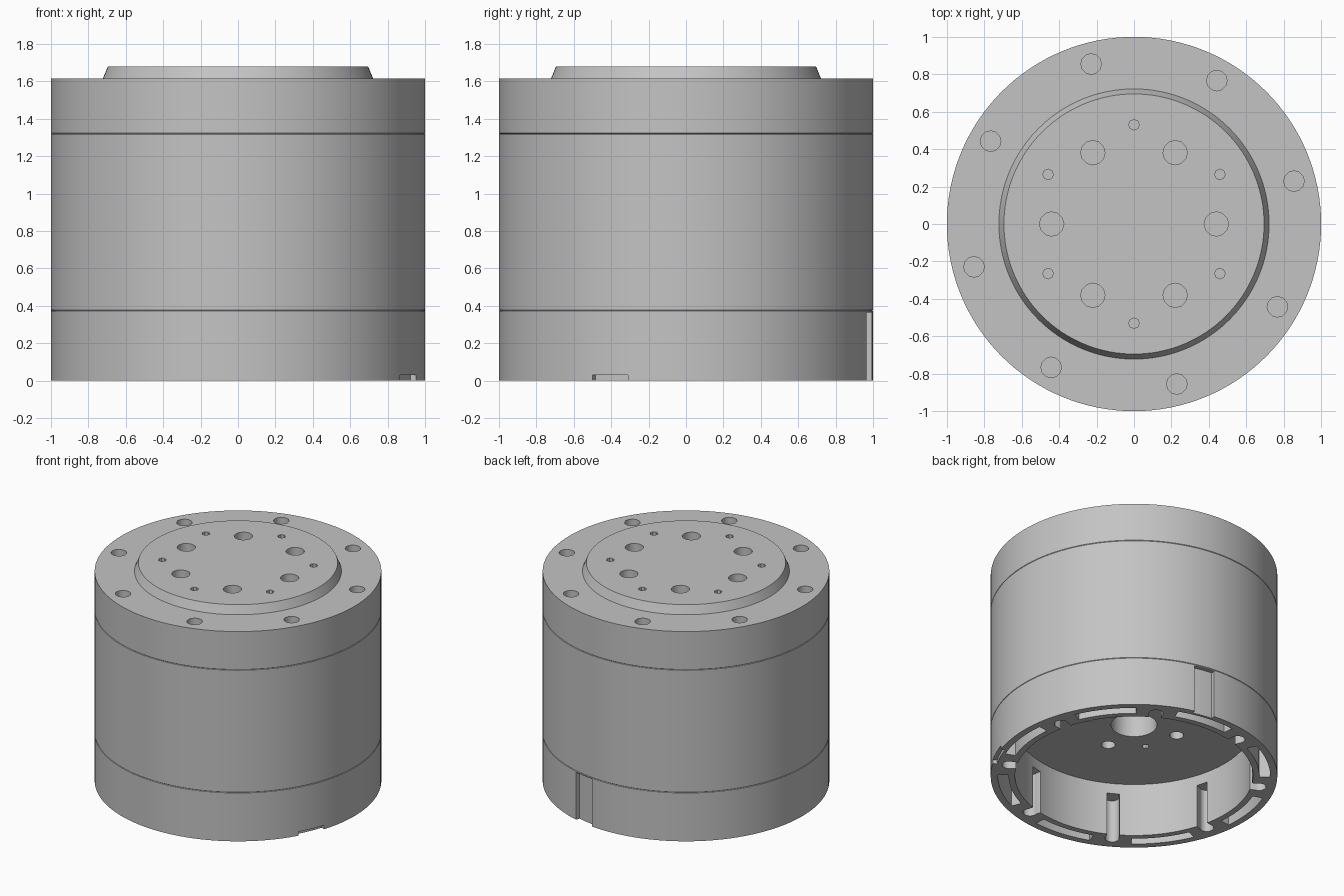
import bpy, bmesh, math
from mathutils import Matrix, Vector

old = bpy.data.objects.get("Cube")
if old:
    bpy.data.objects.remove(old, do_unlink=True)

GREY = (0.55, 0.55, 0.55, 1)
metal = bpy.data.materials.new("plain grey metal")
metal.use_nodes = True
metal.diffuse_color = GREY
for node in metal.node_tree.nodes:
    if node.type == "BSDF_PRINCIPLED":
        node.inputs["Base Color"].default_value = GREY


def to_object(name, bm):
    bmesh.ops.recalc_face_normals(bm, faces=bm.faces)
    mesh = bpy.data.meshes.new(name)
    bm.to_mesh(mesh)
    bm.free()
    mesh.materials.append(metal)
    obj = bpy.data.objects.new(name, mesh)
    bpy.context.collection.objects.link(obj)
    return obj


def lathe(name, profile, steps=128):
    """Spin an (r, z) profile around the upright axis."""
    bm = bmesh.new()
    verts = [bm.verts.new((r, 0, z)) for r, z in profile]
    edges = [bm.edges.new(p) for p in zip(verts, verts[1:])]
    bmesh.ops.spin(bm, geom=verts + edges, axis=(0, 0, 1), cent=(0, 0, 0),
                   angle=math.tau, steps=steps)
    bmesh.ops.remove_doubles(bm, verts=bm.verts, dist=0.0001)
    return to_object(name, bm)


def polar(angle, r, z):
    a = math.radians(angle)
    return Vector((r * math.cos(a), r * math.sin(a), z))


def add_peg(bm, angle, r, radius, z0, z1, sides=12):
    bmesh.ops.create_cone(bm, cap_ends=True, segments=sides, radius1=radius,
                          radius2=radius, depth=z1 - z0,
                          matrix=Matrix.Translation(polar(angle, r, (z0 + z1) / 2)))


def add_arc(bm, a0, a1, r0, r1, z0, z1, steps=10):
    """Solid curved block between two angles, radii and heights."""
    rows = []
    for i in range(steps + 1):
        a = a0 + (a1 - a0) * i / steps
        rows.append([bm.verts.new(polar(a, r, z))
                     for r, z in ((r0, z0), (r1, z0), (r1, z1), (r0, z1))])
    for p, q in zip(rows, rows[1:]):
        for k in range(4):
            n = (k + 1) % 4
            bm.faces.new((p[k], p[n], q[n], q[k]))
    bm.faces.new(rows[0])
    bm.faces.new(rows[-1])


def cut(obj, bm):
    cutter = to_object("cutter", bm)
    cutter.hide_render = True
    mod = obj.modifiers.new("cut", "BOOLEAN")
    mod.operation = "DIFFERENCE"
    mod.solver = "EXACT"
    mod.use_self = True
    mod.object = cutter
    bpy.context.view_layer.objects.active = obj
    bpy.ops.object.modifier_apply(modifier=mod.name)
    bpy.data.objects.remove(cutter, do_unlink=True)


SCREWS = [15 + 45 * i for i in range(8)]
SEAM_LOW, SEAM_HIGH, DECK, TOP = 0.375, 1.32, 1.615, 1.68
G = 0.003  # seam groove size


def seam(z):
    return [(1, z - G), (1 - G, z), (1, z + G)]


# Round housing: bore, hollow underside, seamed wall, deck and raised plate
housing = lathe("housing", [(0, 0.6), (0.16, 0.6), (0.16, 0.41), (0.83, 0.41),
                            (0.83, 0), (1, 0)] + seam(SEAM_LOW) + seam(SEAM_HIGH) +
                [(1, DECK), (0.722, DECK), (0.695, TOP), (0, TOP)])

# Underside: slots, screw holes, openings, notches and floor holes
bm = bmesh.new()
for a in SCREWS:
    add_arc(bm, a + 9, a + 36, 0.875, 0.95, -0.1, 0.3)
    add_peg(bm, a, 0.885, 0.05, -0.1, 0.33)
    add_arc(bm, a - 3, a + 3, 0.78, 0.87, -0.1, 0.33, 2)
add_arc(bm, 75, 84, 0.97, 1.1, -0.1, SEAM_LOW - 0.01, 4)
add_arc(bm, -30, -18, 0.97, 1.1, -0.1, 0.03, 4)
for a in (95, 215, 335):
    add_peg(bm, a, 0.31, 0.025, 0.3, 0.5, 8)
for a in (166, 263):
    add_peg(bm, a, 0.33, 0.05, 0.3, 0.5)
cut(housing, bm)

# Top side: deck screw holes and two sizes of plate holes
bm = bmesh.new()
for a in SCREWS:
    add_peg(bm, a, 0.885, 0.055, DECK - 0.07, 1.8)
for i in range(6):
    add_peg(bm, 60 * i, 0.44, 0.065, TOP - 0.08, 1.8)
    add_peg(bm, 60 * i + 30, 0.53, 0.028, TOP - 0.06, 1.8, 8)
cut(housing, bm)

# Smooth round walls, sharp rims
bpy.ops.object.select_all(action="DESELECT")
housing.select_set(True)
bpy.context.view_layer.objects.active = housing
bpy.ops.object.shade_smooth_by_angle(angle=math.radians(32))
